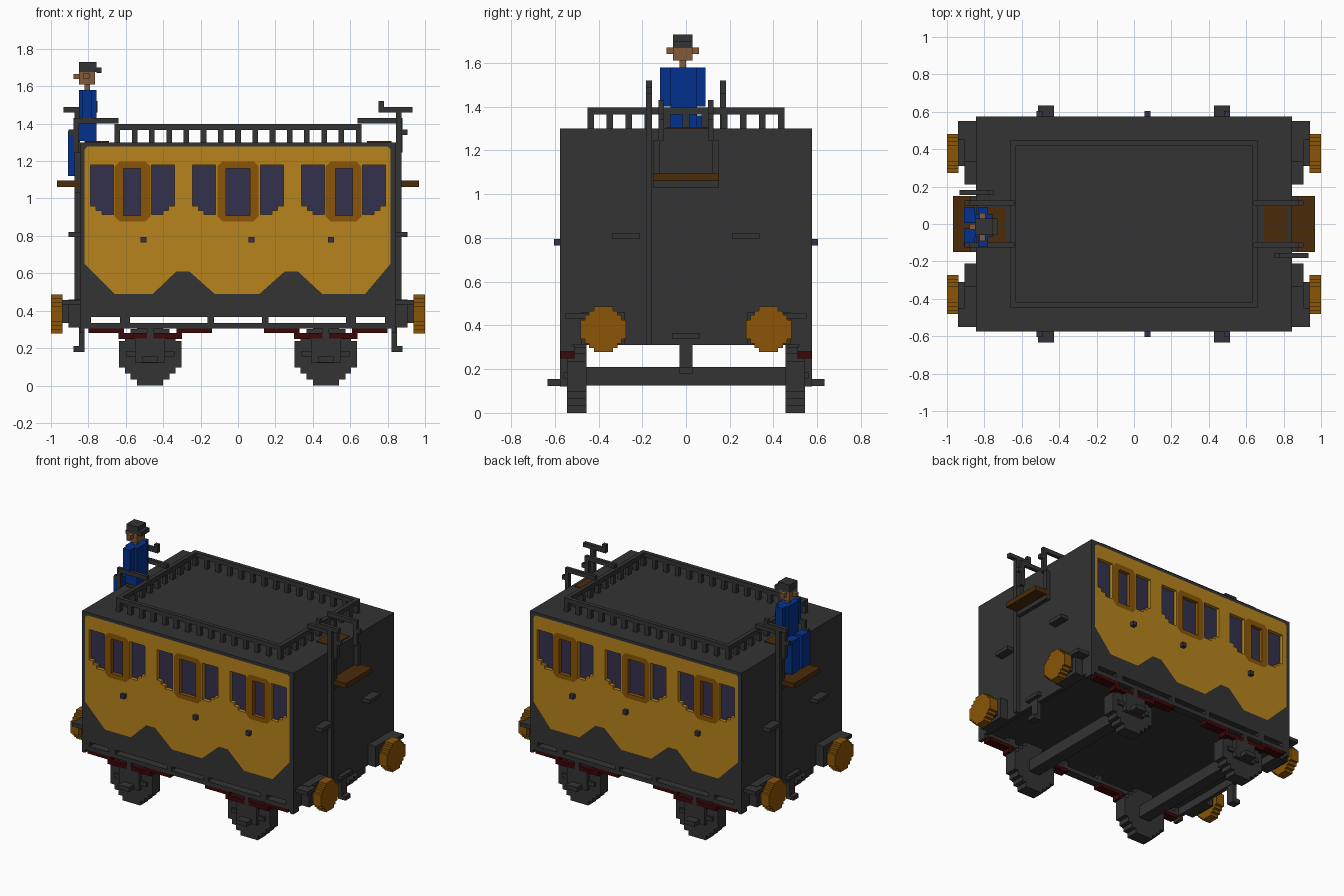
import bpy, bmesh
from mathutils import Matrix

cube = bpy.data.objects.get("Cube")
if cube:
    bpy.data.objects.remove(cube, do_unlink=True)


def material(name, r, g, b):
    m = bpy.data.materials.new(name)
    m.diffuse_color = (r, g, b, 1)
    m.use_nodes = True
    m.node_tree.nodes["Principled BSDF"].inputs["Base Color"].default_value = (r, g, b, 1)
    return m


GREY = material("dark grey", .033, .033, .033)
YELLOW = material("coach yellow", .479, .231, .0116)
OCHRE = material("ochre brown", .254, .091, .0018)
WOOD = material("seat wood", .070, .024, .003)
GLASS = material("window violet", .034, .031, .075)
BLUE = material("coat blue", .001, .031, .27)
SKIN = material("skin", .228, .102, .042)
RED = material("spring red", .045, .002, .002)


def finish(name, bm, mat):
    bmesh.ops.recalc_face_normals(bm, faces=bm.faces)
    for f in bm.faces:
        f.smooth = False
    me = bpy.data.meshes.new(name)
    bm.to_mesh(me)
    bm.free()
    me.materials.append(mat)
    ob = bpy.data.objects.new(name, me)
    bpy.context.collection.objects.link(ob)
    return ob


def boxes(name, mat, *spans):
    """One object of several boxes, each x0, x1, y0, y1, z0, z1."""
    bm = bmesh.new()
    for x0, x1, y0, y1, z0, z1 in spans:
        mid = Matrix.Translation(((x0 + x1) / 2, (y0 + y1) / 2, (z0 + z1) / 2))
        size = Matrix.Diagonal((abs(x1 - x0), abs(y1 - y0), abs(z1 - z0), 1))
        bmesh.ops.create_cube(bm, size=1, matrix=mid @ size)
    return finish(name, bm, mat)


TURN = {"x": Matrix(((0, 0, 1, 0), (1, 0, 0, 0), (0, 1, 0, 0), (0, 0, 0, 1))),
        "y": Matrix(((1, 0, 0, 0), (0, 0, -1, 0), (0, 1, 0, 0), (0, 0, 0, 1)))}


def prism(name, mat, axis, d0, d1, *loops):
    """Outline with optional hole loops, extruded from d0 to d1 along an axis."""
    cu = bpy.data.curves.new(name, "CURVE")
    cu.dimensions, cu.fill_mode, cu.extrude = "2D", "BOTH", abs(d1 - d0) / 2
    for loop in loops:
        sp = cu.splines.new("POLY")
        sp.points.add(len(loop) - 1)
        for p, (u, v) in zip(sp.points, loop):
            p.co = (u, v, 0, 1)
        sp.use_cyclic_u = True
    tmp = bpy.data.objects.new(name + " outline", cu)
    me = bpy.data.meshes.new_from_object(tmp)
    bm = bmesh.new()
    bm.from_mesh(me)
    bpy.data.objects.remove(tmp)
    bpy.data.curves.remove(cu)
    bpy.data.meshes.remove(me)
    bmesh.ops.remove_doubles(bm, verts=bm.verts, dist=1e-5)
    bm.transform(TURN[axis])
    shift = [(d0 + d1) / 2 if a == axis else 0 for a in "xyz"]
    bmesh.ops.translate(bm, verts=bm.verts, vec=shift)
    return finish(name, bm, mat)


def rect(x0, x1, z0, z1):
    return [(x0, z0), (x1, z0), (x1, z1), (x0, z1)]


def chamfered(x0, x1, z0, z1, c):
    """Rectangle with cut corners."""
    return [(x0 + c, z0), (x1 - c, z0), (x1, z0 + c), (x1, z1 - c),
            (x1 - c, z1), (x0 + c, z1), (x0, z1 - c), (x0, z0 + c)]


def flip(loop):
    return [(-x, z) for x, z in loop]


def round_disc(cx, cz, r):
    """Blocky circle outline."""
    q = [(1, .42), (.81, .42), (.81, .62), (.62, .62), (.62, .81), (.42, .81), (.42, 1)]
    top = q + [(-a, b) for a, b in reversed(q)]
    return [(cx + a * r, cz + b * r) for a, b in top + [(-a, -b) for a, b in top]]


# Body core behind the side panels
HX, CY, HY = .845, .545, .575
boxes("body_core", GREY, (-HX, HX, -CY, CY, .365, 1.30))

# Side panels with recessed windows
panel = [(-.82, .65), (-.66, .49), (-.455, .49), (-.33, .61), (-.26, .61), (-.125, .49), (.115, .49),
         (.25, .61), (.32, .61), (.45, .49), (.68, .49), (.815, .65),
         (.815, 1.262), (.80, 1.278), (-.805, 1.278), (-.82, 1.262)]


def side_window(x0, x1):
    """Window with the low corner stepped away on the x0 side."""
    w = x1 - x0
    return [(x0, .96), (x0 + w * .25, .96), (x0 + w * .25, .937), (x0 + w * .5, .937),
            (x0 + w * .5, .914), (x1, .914), (x1, 1.18), (x0, 1.18)]


windows = [side_window(-.789, -.666), side_window(-.34, -.463), side_window(.243, .12)]
windows += [flip(w) for w in windows]
doors = [(chamfered(-.66, -.468, .877, 1.198, .027), rect(-.612, -.52, .91, 1.16)),
         (chamfered(-.11, .11, .877, 1.198, .027), rect(-.065, .063, .91, 1.16))]
doors.append(tuple(flip(p) for p in doors[0]))

for side, s in (("front", -1), ("back", 1)):
    a, b = s * CY, s * HY
    prism(side + "_side_surround", GREY, "y", a, b, rect(-HX, HX, .365, 1.30), panel)
    prism(side + "_side_panel", YELLOW, "y", a, b, panel, *windows, *[d[0] for d in doors])
    for i, (frame, pane) in enumerate(doors):
        prism(f"{side}_door_frame_{i}", OCHRE, "y", a, b, frame, pane)
    for i, pane in enumerate(windows + [d[1] for d in doors]):
        prism(f"{side}_window_{i}", GLASS, "y", a, a + s * .004, pane)
    boxes(side + "_door_handles", GLASS,
          *[(x - .015, x + .015, b, b + s * .028, .765, .795) for x in (-.505, .072, .497)])
    # Slotted sill under the body
    sill = [(-HX, HX, s * .52, b, .305, .335)]
    for x, w in ((.605, .027), (.145, .017), (.815, .03)):
        sill += [(m * x - w, m * x + w, s * .52, b, .335, .365) for m in (-1, 1)]
    sill += [(m * .82, m * HX, s * .51, b, .28, .305) for m in (-1, 1)]
    boxes(side + "_sill", GREY, *sill)
    # Wheels, axle boxes and leaf springs
    for end, cx in (("right", -.47), ("left", .47)):
        tag = f"{side}_{end}_"
        prism(tag + "wheel", GREY, "y", s * .455, s * .545, round_disc(cx, .167, .167))
        boxes(tag + "axle_box", GREY,
              (cx - .13, cx + .13, s * .545, s * .56, .155, .185),
              (cx - .08, cx + .08, s * .545, s * .575, .12, .25),
              (cx - .017, cx + .017, s * .545, s * .575, .25, .305),
              (cx - .043, cx + .043, s * .575, s * .633, .123, .155))
        boxes(tag + "spring", RED, *[span for m in (-1, 1) for span in (
            (cx + m * .14, cx + m * .33, s * .51, s * .574, .28, .305),
            (cx + m * .017, cx + m * .17, s * .51, s * .574, .248, .28))])

for end, cx in (("right", -.47), ("left", .47)):
    boxes(end + "_axle", GREY, (cx - .043, cx + .043, -.46, .46, .125, .21))

# Roof railing
RX, RY, T = .66, .45, .03
rail = [(-RX, RX, s * RY, s * (RY - T), 1.365, 1.397) for s in (-1, 1)]
rail += [(s * RX, s * (RX - T), -RY + T, RY - T, 1.365, 1.397) for s in (-1, 1)]
for i in range(15):
    x = -RX + i * (2 * RX - T) / 14
    rail += [(x, x + T, s * RY, s * (RY - T), 1.30, 1.365) for s in (-1, 1)]
for i in range(1, 10):
    y = -RY + i * (2 * RY - T) / 10
    rail += [(s * RX, s * (RX - T), y, y + T, 1.30, 1.365) for s in (-1, 1)]
boxes("roof_railing", GREY, *rail)

# End fittings, each end a half turn of the other
for end, s in (("left", 1), ("right", -1)):
    def end_boxes(name, mat, *spans):
        return boxes(f"{end}_{name}", mat, *[tuple(s * v for v in q[:4]) + q[4:] for q in spans])

    end_boxes("skirt", GREY, (.815, HX, -.52, .52, .31, .365))
    end_boxes("roof_seat", WOOD, (.69, .82, -.09, .1, 1.30, 1.306))
    end_boxes("footboard", WOOD, (HX, .967, -.15, .15, 1.06, 1.095))
    end_boxes("footboard_bracket", GREY, (HX, .875, -.15, .15, 1.03, 1.06),
              *[(HX, .875, m * .12, m * .15, 1.095, 1.245) for m in (-1, 1)])
    end_boxes("seat_rails", GREY, *[q for m in (-1, 1) for q in (
        (.64, .88, m * .1, m * .125, 1.40, 1.43),
        (.85, .88, m * .1, m * .125, 1.245, 1.40),
        (.88, .905, m * .1, m * .125, 1.34, 1.37))])
    end_boxes("brake_pole", GREY, (HX, .875, -.183, -.155, .31, 1.46),
              (.78, .932, -.183, -.155, 1.46, 1.49), (.752, .78, -.183, -.155, 1.46, 1.52))
    end_boxes("footholds", GREY, (HX, .905, .21, .335, .795, .822), (HX, .905, -.335, -.21, .795, .822),
              (HX, .875, -.065, .065, .34, .365))
    end_boxes("coupling_hook", GREY, (.82, .85, -.03, .03, .18, .365), (.85, .88, -.03, .03, .18, .21))
    for side, m in (("front", -1), ("back", 1)):
        y = m * .378
        end_boxes(f"{side}_buffer_housing", GREY,
                  (HX, .937, m * s * .31, m * s * .45, .335, .43),
                  (HX, .905, m * s * .28, m * s * .48, .31, .46),
                  (HX, .94, m * s * .45, m * s * .55, .43, .457))
        prism(f"{end}_{side}_buffer", OCHRE, "x", s * .937, s, round_disc(y, .382, .104))

# Coachman sitting on the right roof seat, facing outward
boxes("coachman_coat", BLUE, (-.85, -.757, -.07, .05, 1.306, 1.58),
      (-.835, -.78, -.12, -.07, 1.40, 1.58), (-.835, -.78, .05, .09, 1.40, 1.58))
boxes("coachman_legs", BLUE, (-.91, -.85, -.12, -.025, 1.12, 1.36), (-.91, -.85, .005, .09, 1.12, 1.36))
boxes("coachman_head", SKIN, (-.82, -.79, -.03, 0, 1.58, 1.61), (-.85, -.765, -.06, .03, 1.61, 1.675),
      (-.88, -.85, -.03, 0, 1.64, 1.665), (-.825, -.795, -.09, .06, 1.64, 1.67))
boxes("coachman_hat", GREY, (-.85, -.757, -.06, .03, 1.675, 1.73), (-.757, -.73, -.06, .03, 1.67, 1.70))
